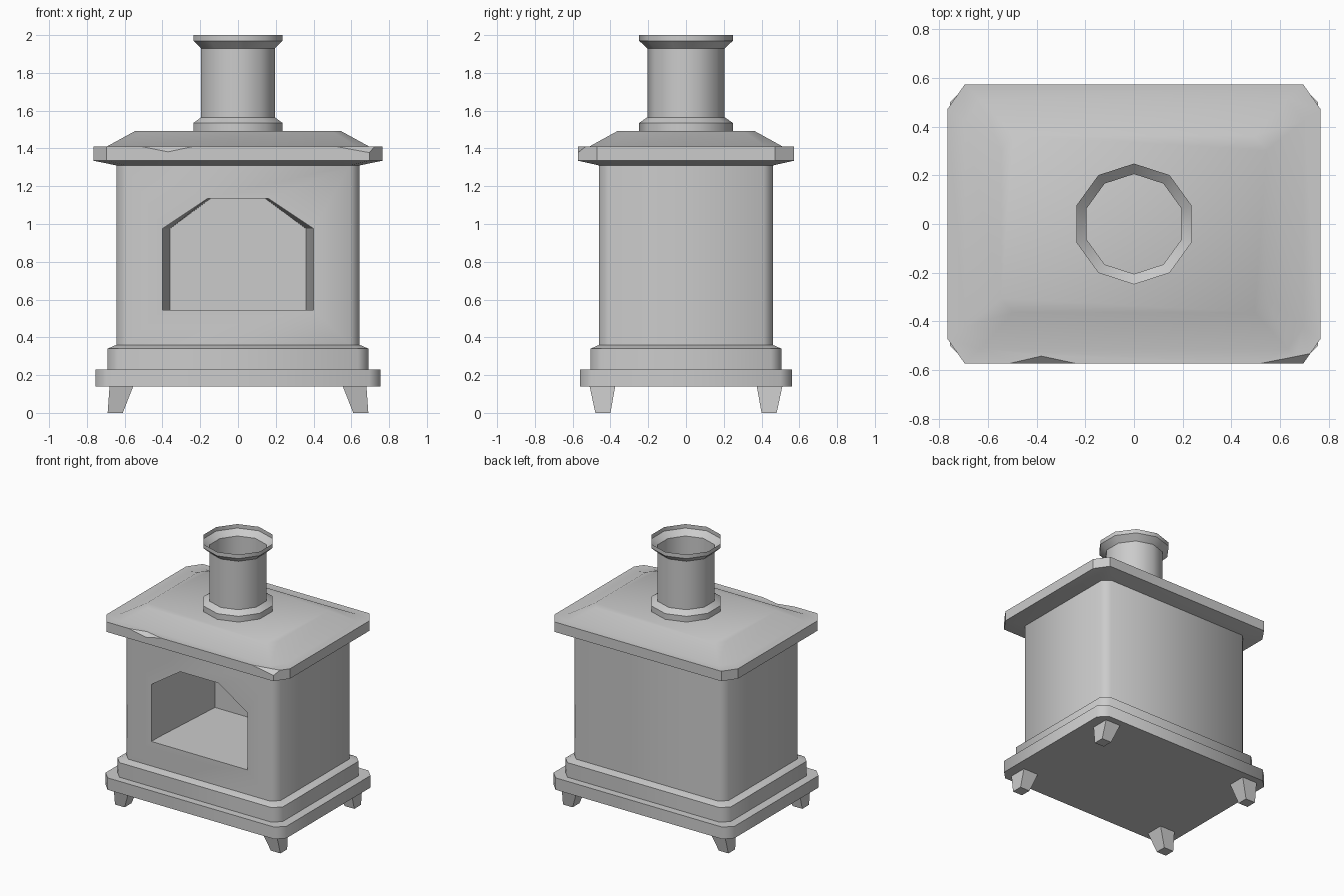
import bpy
import bmesh
import math

old = bpy.data.objects.get("Cube")
if old:
    bpy.data.objects.remove(old, do_unlink=True)

grey = bpy.data.materials.new("plain grey")
grey.use_nodes = True
grey.diffuse_color = (0.6, 0.6, 0.6, 1)
grey.node_tree.nodes["Principled BSDF"].inputs["Base Color"].default_value = grey.diffuse_color


def finish(bm, name):
    mesh = bpy.data.meshes.new(name)
    bm.to_mesh(mesh)
    bm.free()
    mesh.materials.append(grey)
    obj = bpy.data.objects.new(name, mesh)
    bpy.context.collection.objects.link(obj)
    return obj


def activate(obj):
    bpy.ops.object.select_all(action='DESELECT')
    obj.select_set(True)
    bpy.context.view_layer.objects.active = obj


def smooth(obj, degrees):
    activate(obj)
    bpy.ops.object.shade_smooth_by_angle(angle=math.radians(degrees))


def octagon(z, hx, hy, cx, cy):
    """Rectangle with cut corners, starting with its front edge."""
    ix, iy = hx - cx, hy - cy
    return [(-ix, -hy, z), (ix, -hy, z), (hx, -iy, z), (hx, iy, z),
            (ix, hy, z), (-ix, hy, z), (-hx, iy, z), (-hx, -iy, z)]


def bridge(bm, a, b):
    n = len(a)
    return [bm.faces.new((a[i], a[(i + 1) % n], b[(i + 1) % n], b[i])) for i in range(n)]


def loft(rings, caps=True):
    """Skin a stack of rings; returns the mesh and its side faces by level."""
    bm = bmesh.new()
    loops = [[bm.verts.new(p) for p in ring] for ring in rings]
    levels = [bridge(bm, a, b) for a, b in zip(loops, loops[1:])]
    if caps:
        bm.faces.new(loops[0][::-1])
        bm.faces.new(loops[-1])
    return bm, levels


# Stepped base
bm, _ = loft([octagon(0.14, 0.755, 0.56, 0.06, 0.06), octagon(0.23, 0.755, 0.56, 0.06, 0.06)])
smooth(finish(bm, "base_slab"), 50)
bm, _ = loft([octagon(0.23, 0.69, 0.505, 0.055, 0.055), octagon(0.34, 0.69, 0.505, 0.055, 0.055),
              octagon(0.36, 0.645, 0.46, 0.05, 0.05)])
smooth(finish(bm, "base_step"), 50)

# Stove body with an arched firebox opening in its front
bm, levels = loft([octagon(0.36, 0.643, 0.46, 0.05, 0.05), octagon(1.31, 0.643, 0.46, 0.05, 0.05)])
front = levels[0][0]
front_edges = list(front.edges)
bmesh.ops.delete(bm, geom=[front], context='FACES_ONLY')
arch = [(-0.4, 0.545), (0.4, 0.545), (0.4, 0.975), (0.16, 1.135), (-0.16, 1.135), (-0.4, 0.975)]
mouth, throat, back = [[bm.verts.new((x * s, y, z)) for x, z in arch]
                       for y, s in ((-0.46, 1), (-0.38, 1), (0.24, 0.9))]
jambs = bridge(bm, mouth, throat)
walls = bridge(bm, throat, back)
bm.faces.new(back)
mouth_edges = [bm.edges.get((mouth[i], mouth[i - 1])) for i in range(len(arch))]
bmesh.ops.triangle_fill(bm, edges=front_edges + mouth_edges, use_beauty=True)
bmesh.ops.recalc_face_normals(bm, faces=bm.faces)
smooth(finish(bm, "stove_body"), 50)

# Overhanging top plate with a sloped upper side
bm, _ = loft([octagon(1.31, 0.643, 0.46, 0.05, 0.05), octagon(1.335, 0.765, 0.572, 0.07, 0.1),
              octagon(1.41, 0.765, 0.572, 0.07, 0.1), octagon(1.41, 0.695, 0.512, 0.065, 0.09),
              octagon(1.492, 0.545, 0.363, 0.05, 0.06)])
plate = finish(bm, "top_plate")

# Chips broken out of the plate's front edge and front left corner
chips = [
    [(-0.51, -0.572, 1.41), (-0.24, -0.572, 1.41), (-0.37, -0.572, 1.382), (-0.38, -0.542, 1.41),
     (-0.37, -0.66, 1.5)],
    [(0.52, -0.572, 1.41), (0.695, -0.572, 1.378), (0.723, -0.532, 1.41), (0.67, -0.66, 1.5)],
]
for points in chips:
    bm = bmesh.new()
    bmesh.ops.convex_hull(bm, input=[bm.verts.new(p) for p in points])
    bmesh.ops.recalc_face_normals(bm, faces=bm.faces)
    cutter = finish(bm, "chip_cutter")
    cutter.hide_render = True
    mod = plate.modifiers.new("chip", 'BOOLEAN')
    mod.object = cutter
    mod.operation = 'DIFFERENCE'
    mod.solver = 'EXACT'
    activate(plate)
    bpy.ops.object.modifier_apply(modifier=mod.name)
    bpy.data.objects.remove(cutter, do_unlink=True)
smooth(plate, 24)

# Ten-sided open chimney pipe with a collar and a flared rim
profile = [(0.248, 1.49), (0.248, 1.535), (0.205, 1.565), (0.205, 1.93), (0.248, 1.97), (0.248, 2.0)]
angles = [math.pi / 2 + math.tau * i / 10 for i in range(10)]
bm, _ = loft([[(r * math.cos(a), r * math.sin(a), z) for a in angles] for r, z in profile], caps=False)
smooth(finish(bm, "chimney_pipe"), 40)

# Four tapered feet splayed outward
for sx, side in ((1, "left"), (-1, "right")):
    for sy, end in ((-1, "front"), (1, "back")):
        rings = []
        for z, x0, x1, y0, y1 in ((0, 0.61, 0.69, 0.4, 0.48), (0.14, 0.555, 0.68, 0.375, 0.51)):
            rings.append([(sx * x, sy * y, z) for x, y in ((x0, y0), (x1, y0), (x1, y1), (x0, y1))])
        bm, _ = loft(rings)
        bmesh.ops.recalc_face_normals(bm, faces=bm.faces)
        finish(bm, f"{end}_{side}_foot")
